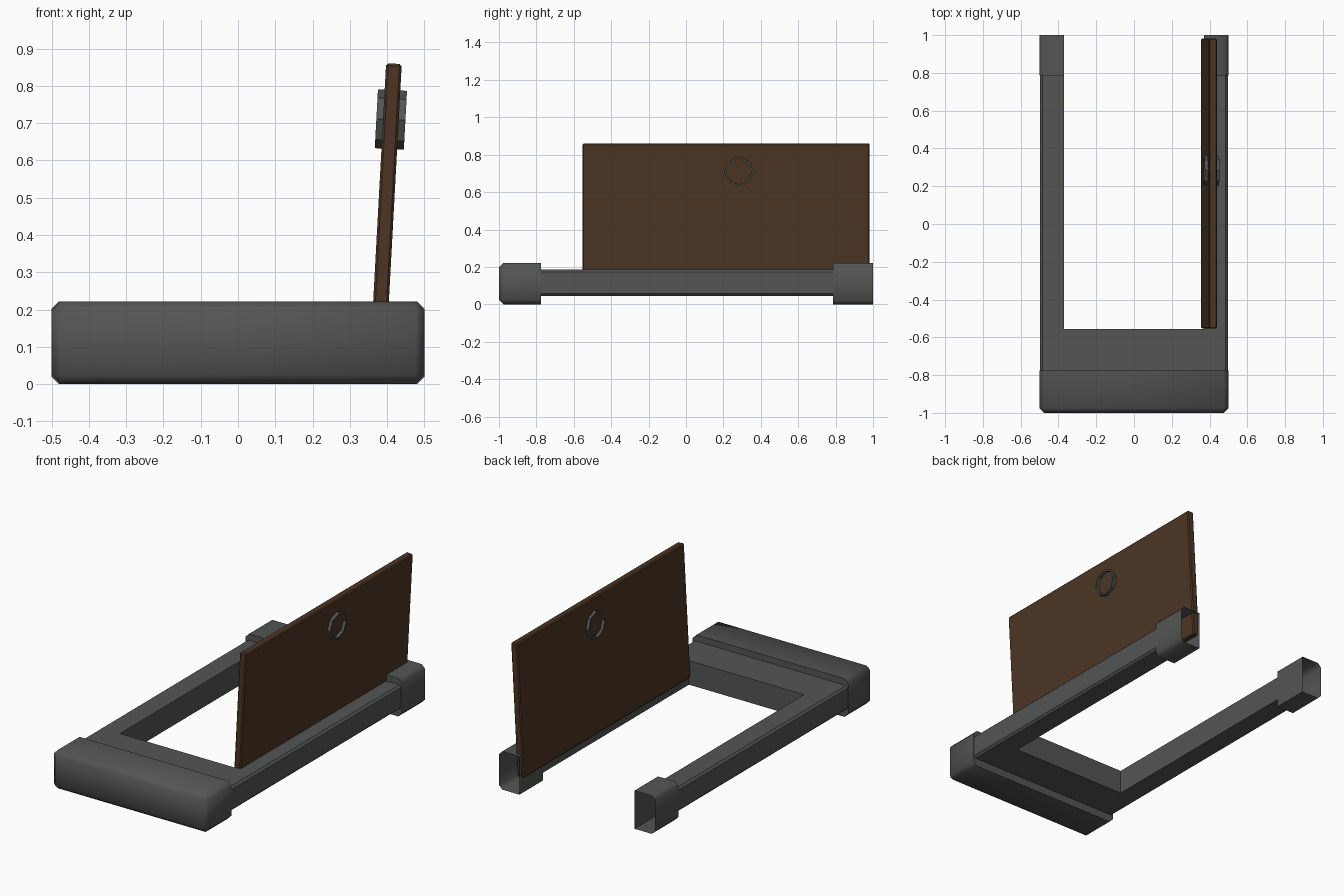
import bpy, bmesh, math
from mathutils import Matrix, Vector

if "Cube" in bpy.data.objects:
    bpy.data.objects.remove(bpy.data.objects["Cube"])


def material(name, rgb):
    m = bpy.data.materials.new(name)
    m.diffuse_color = (*rgb, 1)
    m.use_nodes = True
    m.node_tree.nodes["Principled BSDF"].inputs["Base Color"].default_value = m.diffuse_color
    return m


iron = material("dark iron grey", (0.085, 0.093, 0.086))
wood = material("dark brown wood", (0.072, 0.036, 0.018))


def finish(bm, name, mat, smooth=False):
    bmesh.ops.recalc_face_normals(bm, faces=bm.faces)
    me = bpy.data.meshes.new(name)
    bm.to_mesh(me)
    bm.free()
    ob = bpy.data.objects.new(name, me)
    bpy.context.collection.objects.link(ob)
    me.materials.append(mat)
    if smooth:
        bpy.ops.object.select_all(action='DESELECT')
        bpy.context.view_layer.objects.active = ob
        ob.select_set(True)
        bpy.ops.object.shade_smooth_by_angle(angle=math.radians(60))
    return ob


def box(lo, hi):
    bm = bmesh.new()
    bmesh.ops.create_cube(bm, size=1)
    for v in bm.verts:
        v.co = Vector([(a + b) / 2 + c * (b - a) for a, b, c in zip(lo, hi, v.co)])
    return bm


def chamfer(bm, rule, width):
    edges = [e for e in bm.edges if rule(*[v.co for v in e.verts])]
    bmesh.ops.bevel(bm, geom=edges, offset=width, offset_type='OFFSET',
                    segments=1, profile=0.5, affect='EDGES')


# U-shaped frame
outline = [(-.497, -.80), (.497, -.80), (.497, .80), (.37, .80),
           (.37, -.555), (-.37, -.555), (-.37, .80), (-.497, .80)]
bm = bmesh.new()
face = bm.faces.new([bm.verts.new((x, y, .045)) for x, y in outline])
ext = bmesh.ops.extrude_face_region(bm, geom=[face])
bmesh.ops.translate(bm, vec=(0, 0, .14),
                    verts=[g for g in ext["geom"] if isinstance(g, bmesh.types.BMVert)])
chamfer(bm, lambda a, b: abs(a.x) > .49 and abs(a.x - b.x) < .01 and abs(a.z - b.z) < .01, .012)
finish(bm, "frame_rails", iron)

# thick front bar, chamfered everywhere but at its back face
bm = box((-.5, -1, 0), (.5, -.775, .222))
chamfer(bm, lambda a, b: not (a.y > -.8 and b.y > -.8), .025)
finish(bm, "front_bar", iron, True)

# hollow end blocks, open towards the back
for side, label in ((-1, "left"), (1, "right")):
    x0, x1 = sorted((side * .37, side * .5))
    bm = box((x0, .785, 0), (x1, 1, .222))
    back = [f for f in bm.faces if f.calc_center_median().y > .99]
    bmesh.ops.delete(bm, geom=back, context='FACES_ONLY')
    chamfer(bm, lambda a, b: abs(a.x) > .49 and abs(b.x) > .49 and abs(a.z - b.z) < .01, .02)
    finish(bm, label + "_end_block", iron, True)

# leaning wooden panel with a ring through it
tilt = Matrix.Translation((.3975, 0, .48)) @ Matrix.Rotation(math.radians(3.1), 4, 'Y')
bm = box((-.021, -.553, -.39), (.021, .982, .38))
chamfer(bm, lambda a, b: True, .006)
bm.transform(tilt)
finish(bm, "door_panel", wood)

# eight-sided ring handle: cross-section spun round the panel's normal
section = [(-.039, .069), (-.039, .079), (.039, .079), (.039, .069)]
bm = bmesh.new()
rings = []
for i in range(8):
    a = i * math.pi / 4
    rings.append([bm.verts.new((x, .283 + r * math.sin(a), .23 + r * math.cos(a)))
                  for x, r in section])
for i in range(8):
    p, q = rings[i], rings[(i + 1) % 8]
    for j in range(4):
        k = (j + 1) % 4
        bm.faces.new((p[j], p[k], q[k], q[j]))
bm.transform(tilt)
finish(bm, "ring_handle", iron)
